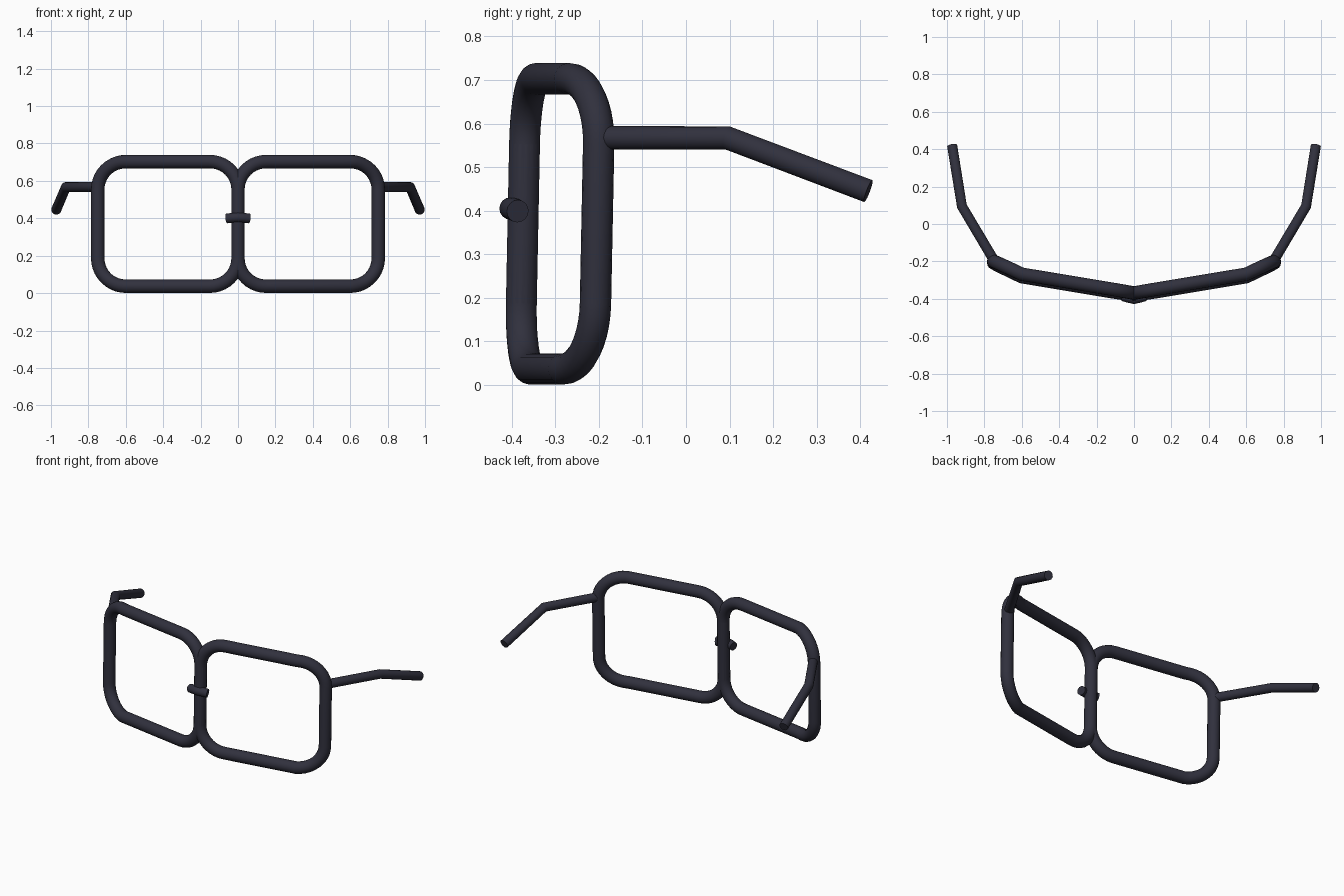
import bpy
from math import sin, cos, pi, radians

if "Cube" in bpy.data.objects:
    bpy.data.objects.remove(bpy.data.objects["Cube"])

frame_mat = bpy.data.materials.new("dark_frame")
frame_mat.diffuse_color = (0.03, 0.03, 0.047, 1)
frame_mat.use_nodes = True
frame_mat.node_tree.nodes["Principled BSDF"].inputs["Base Color"].default_value = frame_mat.diffuse_color


def tube(name, points, radius, closed=False, mirror=True):
    """Round tube along a path, optionally mirrored across x = 0."""
    curve = bpy.data.curves.new(name, 'CURVE')
    curve.dimensions = '3D'
    curve.bevel_depth = radius
    curve.bevel_resolution = 6
    curve.use_fill_caps = True
    spline = curve.splines.new('POLY')
    spline.points.add(len(points) - 1)
    for p, co in zip(spline.points, points):
        p.co = (*co, 1)
    spline.use_cyclic_u = closed
    obj = bpy.data.objects.new(name, curve)
    bpy.context.collection.objects.link(obj)
    bpy.ops.object.select_all(action='DESELECT')
    obj.select_set(True)
    bpy.context.view_layer.objects.active = obj
    bpy.ops.object.convert(target='MESH')
    obj = bpy.context.view_layer.objects.active
    obj.data.materials.clear()
    obj.data.materials.append(frame_mat)
    bpy.ops.object.shade_smooth_by_angle(angle=radians(40))
    if mirror:
        mod = obj.modifiers.new("mirror", 'MIRROR')
        mod.use_mirror_merge = False
    return obj


def wrap_y(x, z):
    """Depth of the face-wrapping front surface."""
    stations = [(0.0, -0.374), (0.15, -0.350), (0.60, -0.275), (0.75, -0.204)]
    for (x0, y0), (x1, y1) in zip(stations, stations[1:]):
        if x <= x1 + 1e-6:
            break
    return y0 + (y1 - y0) * (x - x0) / (x1 - x0) + 0.02 * (z - 0.37)


# Lens rims: rounded rectangle bent around the face
R, N = 0.15, 10
corners = [(0.60, 0.553, 0), (0.15, 0.553, 1), (0.15, 0.187, 2), (0.60, 0.187, 3)]
rim_path = []
for cx, cz, q in corners:
    for i in range(N + 1):
        a = (q + i / N) * pi / 2
        x, z = cx + R * cos(a), cz + R * sin(a)
        rim_path.append((x, wrap_y(x, z), z))
tube("lens_rim", rim_path, 0.036, closed=True)

# Temple arms with a downward ear bend
tube("temple_arm", [(0.745, -0.2, 0.567), (0.92, 0.095, 0.567), (0.972, 0.418, 0.445)], 0.027)

# Small curved nose bridge
tube("nose_bridge", [(-0.06, -0.386, 0.399), (-0.03, -0.395, 0.403), (0, -0.402, 0.405),
                     (0.03, -0.395, 0.403), (0.06, -0.386, 0.399)], 0.026, mirror=False)
